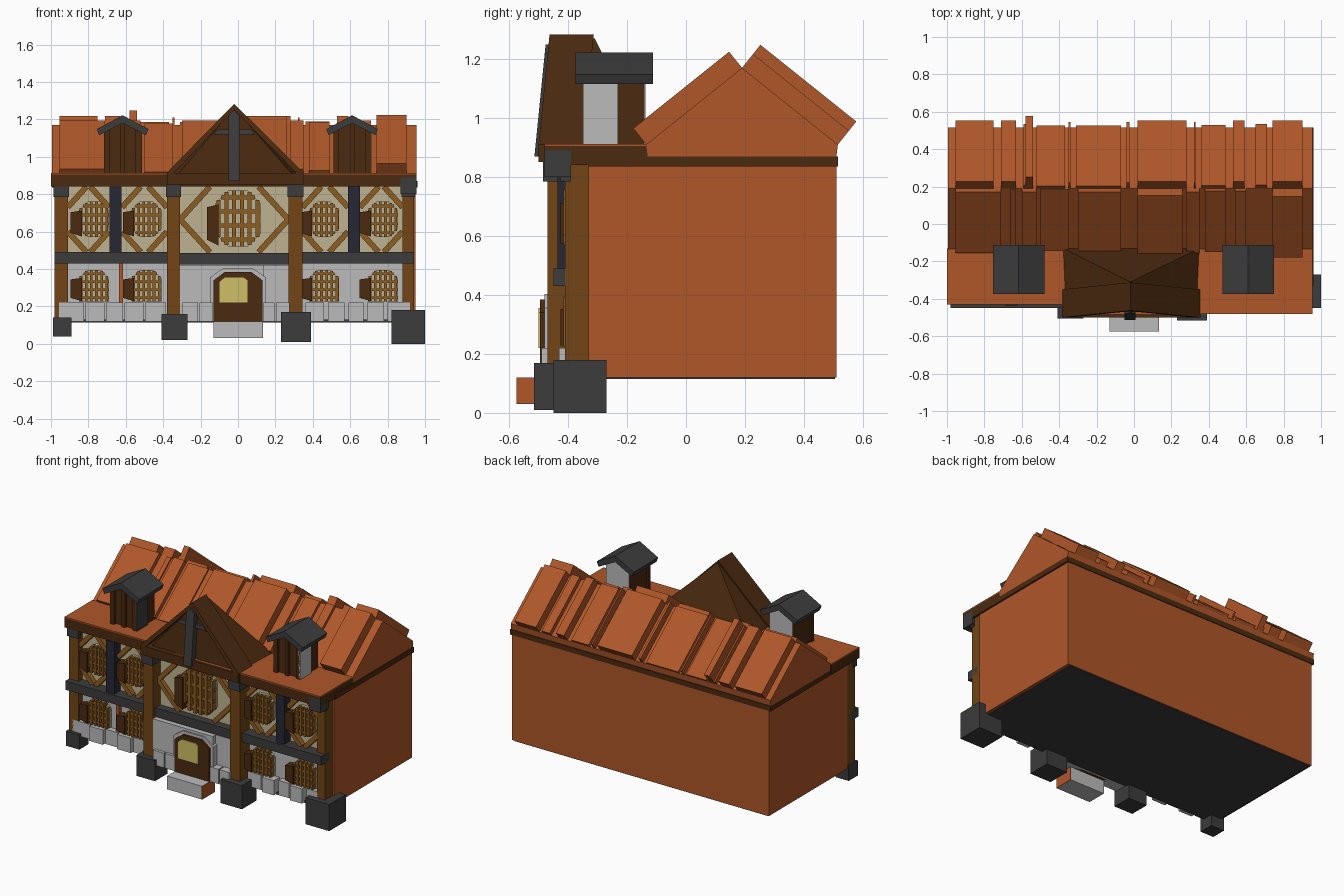
import bpy, bmesh, math
from mathutils import Vector

COL = {'tile': (0.43, 0.095, 0.022), 'wood': (0.17, 0.06, 0.008), 'dark_wood': (0.07, 0.023, 0.005),
       'stone': (0.045, 0.045, 0.045), 'pale': (0.5, 0.5, 0.5), 'cream': (0.52, 0.45, 0.29),
       'glow': (0.62, 0.53, 0.14), 'lattice': (0.27, 0.11, 0.015), 'navy': (0.02, 0.02, 0.035)}
MATS = {}
for k, c in COL.items():
    MATS[k] = bpy.data.materials.new(k)
    MATS[k].diffuse_color = (*c, 1)


def finish(name, bm, mat):
    bmesh.ops.recalc_face_normals(bm, faces=bm.faces)
    me = bpy.data.meshes.new(name)
    bm.to_mesh(me)
    bm.free()
    me.materials.append(MATS[mat])
    ob = bpy.data.objects.new(name, me)
    bpy.context.collection.objects.link(ob)
    return ob


def prism(name, pts, axis, a, b, mat, lean=0):
    """Extrude a profile: axis 'y' takes (x, z) points, axis 'x' takes (y, z) points."""
    bm = bmesh.new()
    mk = lambda p, t: (p[0], t, p[1]) if axis == 'y' else (t, p[0], p[1])
    vs = [bm.verts.new(mk(p, a)) for p in pts]
    f = bm.faces.new(vs)
    r = bmesh.ops.extrude_face_region(bm, geom=[f])
    d = Vector((0, b - a, 0)) if axis == 'y' else Vector((b - a, 0, 0))
    bmesh.ops.translate(bm, verts=[v for v in r['geom'] if isinstance(v, bmesh.types.BMVert)], vec=d)
    for v in bm.verts:
        v.co.y += (v.co.z - 0.91) * lean
    return finish(name, bm, mat)


def box(name, x0, x1, y0, y1, z0, z1, mat):
    return prism(name, [(x0, z0), (x1, z0), (x1, z1), (x0, z1)], 'y', y0, y1, mat)


def brace(name, x0, z0, x1, z1, y0, y1, mat, w=0.03):
    d = Vector((x1 - x0, z1 - z0)).normalized() * w / 2
    n = (-d.y, d.x)
    prism(name, [(x0 + n[0], z0 + n[1]), (x0 - n[0], z0 - n[1]), (x1 - n[0], z1 - n[1]),
                 (x1 + n[0], z1 + n[1])], 'y', y0, y1, mat)


# Main walls and facade panels
box('main_walls', -0.98, 0.95, -0.33, 0.51, 0.12, 0.85, 'tile')
box('floor', -0.97, 0.93, -0.40, 0.505, 0.115, 0.13, 'stone')
box('upper_plaster', -0.97, 0.93, -0.37, -0.32, 0.45, 0.85, 'cream')
box('lower_stone_wall', -0.97, 0.93, -0.37, -0.32, 0.13, 0.45, 'pale')
box('center_plaster', -0.32, 0.29, -0.39, -0.36, 0.45, 0.85, 'cream')
box('entrance_wall', -0.31, 0.14, -0.47, -0.36, 0.12, 0.42, 'pale')
box('entrance_wall_right', 0.14, 0.28, -0.44, -0.36, 0.12, 0.42, 'pale')

# Plinth blocks with uneven depth
edges = [-0.96, -0.82, -0.71, -0.61, -0.50, -0.38]
for i, (a, b) in enumerate(zip(edges, edges[1:])):
    d = -0.41 - 0.02 * (i % 2)
    box('plinth_left', a + 0.004, b - 0.004, d, -0.36, 0.12, 0.22, 'pale')
    box('plinth_right', -b - 0.02, -a - 0.04, d, -0.36, 0.12, 0.22, 'pale')
for a, b in [(-0.30, -0.21), (-0.21, -0.13), (0.13, 0.20), (0.20, 0.28)]:
    box('entrance_plinth', a + 0.004, b - 0.004, -0.49, -0.40, 0.12, 0.22, 'pale')

# Door and step
arch = [(-0.13, 0.12), (0.13, 0.12), (0.13, 0.34), (0.07, 0.385), (-0.07, 0.385), (-0.13, 0.34)]
prism('door_surround', [(x * 1.15, 0.12 + (z - 0.12) * 1.07) for x, z in arch], 'y', -0.48, -0.40, 'pale')
prism('door', arch, 'y', -0.495, -0.42, 'dark_wood')
prism('door_window', [(-0.10, 0.22), (0.05, 0.22), (0.05, 0.34), (0.03, 0.355), (-0.07, 0.355), (-0.10, 0.33)],
      'y', -0.50, -0.48, 'glow')
box('door_step', -0.13, 0.13, -0.575, -0.44, 0.03, 0.12, 'pale')
box('step_side', 0.13, 0.134, -0.575, -0.44, 0.03, 0.12, 'tile')

# Posts with foundation stones and caps: x0, x1, y0, stone box, cap
for x0, x1, y0, s in [(-0.98, -0.91, -0.41, (-0.99, -0.89, -0.43, -0.33, 0.04, 0.14)),
                      (-0.38, -0.31, -0.47, (-0.41, -0.27, -0.505, -0.37, 0.02, 0.16)),
                      (0.27, 0.345, -0.47, (0.23, 0.39, -0.515, -0.36, 0.01, 0.17)),
                      (0.88, 0.94, -0.41, (0.82, 1.0, -0.45, -0.27, 0.0, 0.18))]:
    box('foundation_stone', *s, 'stone')
    box('post', x0, x1, y0, -0.325, s[5] - 0.01, 0.85, 'wood')
    box('post_cap', x0 - 0.006, x1 + 0.006, y0 - 0.015, -0.39, 0.785, 0.85, 'stone')
box('corner_cap', 0.87, 0.955, -0.48, -0.39, 0.80, 0.89, 'stone')

# Horizontal beam and dark studs
for a, b in [(-0.98, -0.38), (0.345, 0.94)]:
    box('floor_beam', a, b, -0.45, -0.36, 0.43, 0.49, 'stone')
box('center_floor_beam', -0.31, 0.27, -0.445, -0.36, 0.425, 0.485, 'stone')
for x in (-0.655, 0.62):
    box('stud', x - 0.032, x + 0.032, -0.435, -0.36, 0.49, 0.84, 'navy')
box('corner_strip', -0.635, -0.615, -0.40, -0.36, 0.22, 0.43, 'tile')

# Corner braces of the timber panels
for x0, x1, c in [(-0.91, -0.69, 0.10), (-0.62, -0.38, 0.10), (0.345, 0.588, 0.10), (0.652, 0.88, 0.10),
                  (-0.31, 0.27, 0.16)]:
    y0 = -0.405 if c < 0.15 else -0.42
    for x, s in ((x0, 1), (x1, -1)):
        brace('upper_brace', x, 0.84 - c * 1.1, x + s * c, 0.84, y0, -0.36, 'lattice')
        brace('lower_brace', x, 0.49 + c * 1.1, x + s * c, 0.49, y0, -0.36, 'lattice')


def window(x, z, w, h, y, arched):
    """Chamfered pane with a lattice and a dark reveal on the left."""
    c = w * 0.28
    cb = 0.0 if arched else c
    def octo(g, dx=0):
        p = [(-w/2 + cb, -h/2), (w/2 - cb, -h/2), (w/2, -h/2 + cb), (w/2, h/2 - c), (w/2 - c, h/2),
             (-w/2 + c, h/2), (-w/2, h/2 - c), (-w/2, -h/2 + cb)]
        if arched:
            p = [p[0]] + p[2:7]
        return [(x + dx + a * g, z + b * g) for a, b in p]
    prism('window_pane', octo(1.0), 'y', y - 0.012, y + 0.03, 'cream')
    prism('window_reveal', [(x - w/2 - 0.045, z - h * 0.38), (x - w/2 + 0.015, z - h * 0.48),
                            (x - w/2 + 0.015, z + h * 0.25), (x - w/2 - 0.045, z + h * 0.2)],
          'y', y - 0.05, y + 0.02, 'dark_wood')
    t = w * 0.045
    for i in range(6):
        u = -w/2 + w * (i + 0.4) / 5.8
        cut = max(0, abs(u) - (w/2 - c))
        box('lattice_upright', x + u - t, x + u + t, y - 0.04, y,
            z - h/2 + (0 if arched else cut), z + h/2 - cut, 'lattice')
    for i in range(4):
        v = -h/2 + h * (i + 0.5) / 4
        cut = max(0, v - (h/2 - c), 0 if arched else -v - (h/2 - c))
        box('lattice_rail', x - w/2 + cut, x + w/2 - cut, y - 0.035, y, z + v - t, z + v + t, 'lattice')


for x in (-0.77, -0.49, 0.46, 0.775):
    window(x, 0.665, 0.16, 0.19, -0.375, False)
    window(x, 0.31, 0.16, 0.17, -0.375, True)
window(0.0, 0.67, 0.24, 0.30, -0.395, False)

# Eaves slab, front flat roof in tile colour
box('eaves_slab', -0.995, 0.96, -0.33, 0.515, 0.835, 0.87, 'dark_wood')
box('front_eaves_left', -1.0, -0.3, -0.43, -0.13, 0.84, 0.905, 'dark_wood')
box('front_eaves_right', -0.3, 0.955, -0.48, -0.13, 0.84, 0.905, 'dark_wood')
box('front_flat_roof_left', -1.0, -0.3, -0.43, -0.13, 0.905, 0.912, 'tile')
box('front_flat_roof_right', -0.3, 0.955, -0.48, -0.13, 0.905, 0.912, 'tile')

# Main roof: prism plus raised tile slabs of varied thickness
prism('main_roof', [(-0.13, 0.87), (0.51, 0.87), (0.515, 0.91), (0.19, 1.17), (-0.135, 0.91)], 'x', -0.995, 0.955, 'tile')
nx, nz = 0.625, 0.78


def roof_slab(x0, x1, t, side):
    e, r = (0.515, 0.91), (0.19, 1.17)
    pts = [e, r, (r[0] + nx * t, r[1] + nz * t), (e[0] + nx * t, e[1] + nz * t)]
    prism('roof_tile_slab', [(0.19 + side * (a - 0.19), b) for a, b in pts], 'x', x0, x1, 'tile')


for x0, x1, t in [(-0.955, -0.75, .06), (-0.71, -0.63, .06), (-0.59, -0.56, .03), (-0.58, -0.54, .10), (-0.52, -0.37, .02),
                  (-0.35, -0.34, .05), (-0.31, -0.07, .02), (-0.04, -0.025, .05), (0.02, 0.28, .06),
                  (0.32, 0.33, .05), (0.36, 0.49, .025), (0.53, 0.59, .06), (0.65, 0.71, .03), (0.74, 0.90, .06)]:
    roof_slab(x0, x1, t, 1)
for x0, x1, t in [(-0.955, -0.71, .03), (-0.66, -0.63, .01), (-0.60, -0.52, .03), (-0.50, -0.35, .01), (-0.30, -0.07, .03),
                  (0.02, 0.26, .06), (0.28, 0.35, .03), (0.38, 0.49, .02), (0.54, 0.60, .02), (0.74, 0.90, .07)]:
    roof_slab(x0, x1, t, -1)

# Central gable: hipped core, leaning roof boards, truss
bm = bmesh.new()
for p in [(-0.36, -0.47, 0.86), (0.33, -0.47, 0.86), (-0.02, -0.44, 1.26), (-0.02, -0.31, 1.27),
          (-0.38, -0.13, 0.91), (0.35, -0.13, 0.91), (-0.38, -0.35, 0.90), (0.35, -0.35, 0.90)]:
    bm.verts.new(p)
bmesh.ops.convex_hull(bm, input=bm.verts)
finish('gable_core', bm, 'dark_wood')
prism('gable_roof_boards', [(-0.385, 0.91), (-0.345, 0.91), (-0.02, 1.25), (0.315, 0.91), (0.355, 0.91), (-0.02, 1.283)],
      'y', -0.50, -0.35, 'dark_wood', 0.1)
box('gable_sill', -0.38, 0.35, -0.50, -0.36, 0.85, 0.912, 'dark_wood')
prism('gable_king_post', [(-0.052, 0.87), (0.008, 0.87), (0.008, 1.22), (-0.022, 1.25), (-0.052, 1.22)],
      'y', -0.51, -0.44, 'stone', 0.1)
prism('gable_collar', [(-0.13, 1.12), (0.09, 1.12), (0.07, 1.145), (-0.11, 1.145)], 'y', -0.49, -0.45, 'stone', 0.1)

# Dormers
for x in (-0.617, 0.61):
    prism('dormer_body', [(x - 0.09, 0.90), (x + 0.09, 0.90), (x + 0.09, 1.14), (x, 1.20), (x - 0.09, 1.14)],
          'y', -0.33, -0.14, 'dark_wood')
    prism('dormer_back', [(x - 0.088, 0.91), (x + 0.088, 0.91), (x + 0.088, 1.14), (x, 1.19), (x - 0.088, 1.14)],
          'y', -0.145, -0.137, 'pale')
    for s in (-1, 1):
        box('dormer_front_post', *sorted((x + s * 0.07, x + s * 0.10)), -0.35, -0.32, 0.91, 1.15, 'dark_wood')
        prism('dormer_roof', [(x, 1.18), (x + s * 0.125, 1.115), (x + s * 0.138, 1.148), (x, 1.222)],
              'y', -0.375, -0.112, 'stone')
    box('dormer_mullion', x - 0.012, x + 0.012, -0.35, -0.32, 0.91, 1.18, 'dark_wood')
    box('dormer_cheek', x + 0.09, x + 0.103, -0.35, -0.23, 0.91, 1.14, 'pale' if x > 0 else 'stone')
